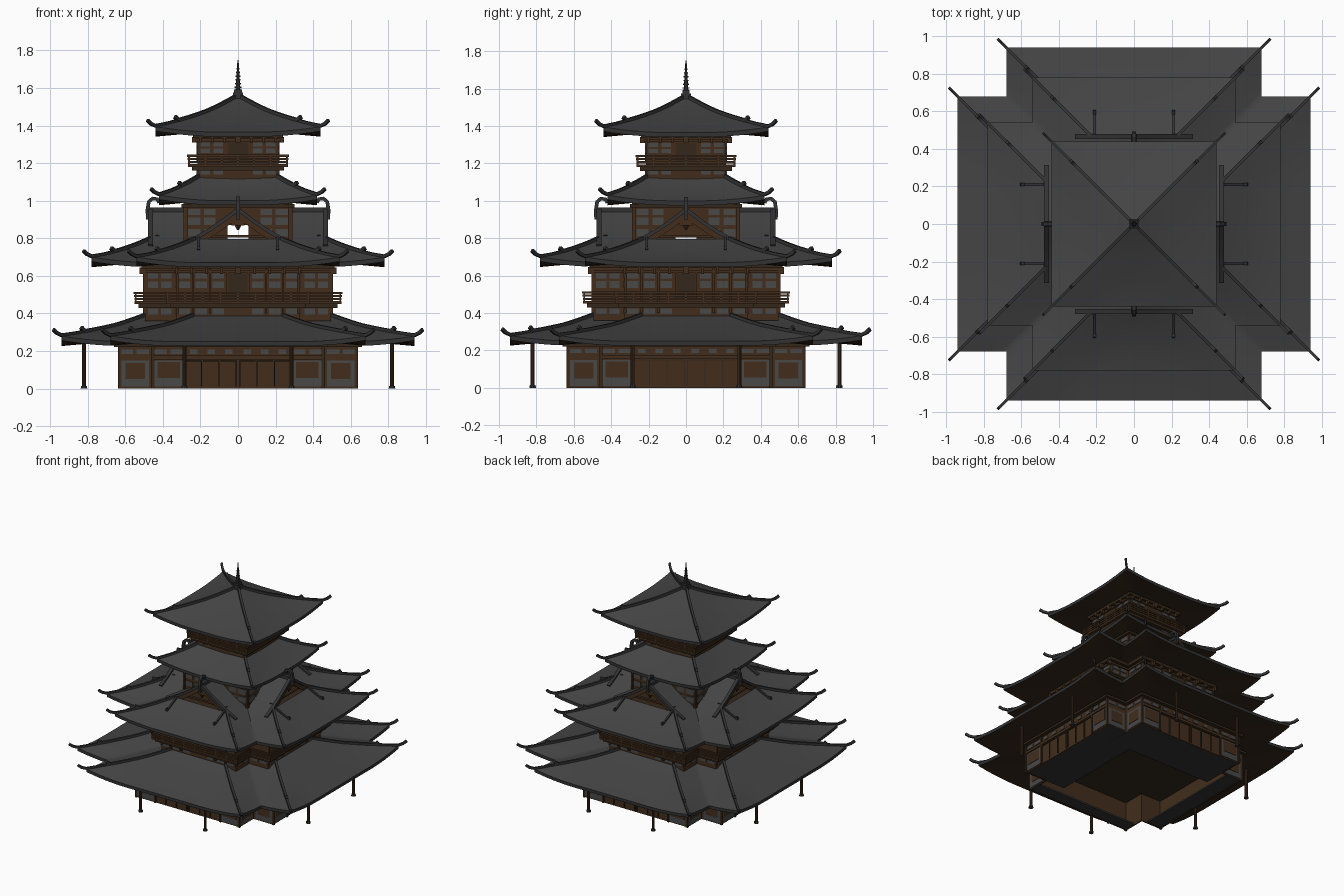
import bpy, bmesh, math
from mathutils import Vector, Matrix

if "Cube" in bpy.data.objects:
    bpy.data.objects.remove(bpy.data.objects["Cube"])

COLORS = [("roof_tile_grey", (.058, .058, .060)), ("ridge_charcoal", (.032, .032, .034)),
          ("timber_brown", (.054, .027, .012)), ("dark_soffit_wood", (.034, .020, .010)),
          ("plaster_grey", (.066, .065, .064)), ("floor_slate", (.032, .032, .033))]
MATS = []
for n, c in COLORS:
    m = bpy.data.materials.new(n)
    m.diffuse_color = (*c, 1)
    m.use_nodes = True
    m.node_tree.nodes["Principled BSDF"].inputs["Base Color"].default_value = m.diffuse_color
    MATS.append(m)
TILE, RIDGE, WOOD, DARK, PLASTER, SLATE = range(6)


class Part:
    """One object; finish() repeats the front wing on all four sides."""
    def __init__(self, name):
        self.name, self.bm = name, bmesh.new()

    def grid(self, fn, rows, cols, m):
        v = [[self.bm.verts.new(fn(i / rows, j / cols)) for j in range(cols + 1)] for i in range(rows + 1)]
        for i in range(rows):
            for j in range(cols):
                self.bm.faces.new((v[i][j], v[i][j + 1], v[i + 1][j + 1], v[i + 1][j])).material_index = m

    def box(self, x0, x1, y0, y1, z0, z1, m):
        mat = Matrix.Translation(((x0 + x1) / 2, (y0 + y1) / 2, (z0 + z1) / 2)) @ \
            Matrix.Diagonal((abs(x1 - x0), abs(y1 - y0), abs(z1 - z0), 1))
        vs = bmesh.ops.create_cube(self.bm, size=1, matrix=mat)["verts"]
        for f in {f for v in vs for f in v.link_faces}:
            f.material_index = m

    def cyl(self, x, y, z0, z1, r0, r1, m, n=8):
        vs = bmesh.ops.create_cone(self.bm, cap_ends=True, segments=n, radius1=r0, radius2=r1, depth=z1 - z0,
                                   matrix=Matrix.Translation((x, y, (z0 + z1) / 2)))["verts"]
        for f in {f for v in vs for f in v.link_faces}:
            f.material_index = m

    def sweep(self, path, side, w, h, m):
        path, side, rings = [Vector(p) for p in path], Vector(side).normalized(), []
        for i, p in enumerate(path):
            d = path[min(i + 1, len(path) - 1)] - path[max(i - 1, 0)]
            n = side.cross(d).normalized()
            rings.append([self.bm.verts.new(p + side * a * w / 2 + n * b * h / 2)
                          for a, b in ((-1, -1), (1, -1), (1, 1), (-1, 1))])
        fs = [self.bm.faces.new(rings[0]), self.bm.faces.new(rings[-1][::-1])]
        for r, s in zip(rings, rings[1:]):
            fs += [self.bm.faces.new((r[k], r[(k + 1) % 4], s[(k + 1) % 4], s[k])) for k in range(4)]
        for f in fs:
            f.material_index = m

    def finish(self, around=True, smooth=False):
        bm = self.bm
        if around:
            base = bm.verts[:] + bm.edges[:] + bm.faces[:]
            for k in (1, 2, 3):
                new = bmesh.ops.duplicate(bm, geom=base)["geom"]
                bmesh.ops.rotate(bm, verts=[g for g in new if isinstance(g, bmesh.types.BMVert)],
                                 cent=(0, 0, 0), matrix=Matrix.Rotation(k * math.pi / 2, 3, 'Z'))
        if smooth:
            bmesh.ops.remove_doubles(bm, verts=bm.verts, dist=.0005)
        bmesh.ops.recalc_face_normals(bm, faces=bm.faces)
        me = bpy.data.meshes.new(self.name)
        bm.to_mesh(me)
        bm.free()
        for mt in MATS:
            me.materials.append(mt)
        ob = bpy.data.objects.new(self.name, me)
        bpy.context.collection.objects.link(ob)
        if smooth:
            bpy.ops.object.select_all(action='DESELECT')
            ob.select_set(True)
            bpy.context.view_layer.objects.active = ob
            bpy.ops.object.shade_smooth_by_angle(angle=math.radians(30))


def roof(name, A, B, z0, H, dm, a, ov, gable=0, lift=.03):
    """Curved hipped roof on a cross plan: A reach, B half width of each wing."""
    def bend(d, s):
        return lift * max(0, 1 - s / .35) ** 2 * max(0, 1 - d / .3)

    def top(d, s):
        u = d / dm
        return z0 + H * (a * u + (1 - a) * u * u) + bend(d, s)

    def under(d, s):
        return z0 - .024 + .09 * d + bend(d, s)

    def front(zf, dmax):
        def fn(i, j):
            d = i * dmax
            x = (B - d) * (2 * j - 1)
            return (x, -(A - d), zf(d, B - d - abs(x)))
        return fn

    def flank(zf, dmax, sx):
        def fn(i, j):
            d = i * dmax
            y = (B - d) + j * (max(A - d, gable) - (B - d))
            return (sx * (B - d), -y, zf(d, A - d - y))
        return fn

    def fascia(f):
        def fn(i, j):
            p = f(0, j)
            return (p[0], p[1], p[2] - .024 * i)
        return fn
    p, r = Part(name + "_tiles"), Part(name + "_ridges")
    fronts = front(top, A - gable if gable else dm)
    p.grid(fronts, 8, 16, TILE)
    p.grid(fascia(fronts), 1, 16, RIDGE)
    p.grid(front(under, ov), 2, 16, DARK)
    for sx in (-1, 1):
        if A > B:
            p.grid(flank(top, dm, sx), 10, 8, TILE)
            p.grid(fascia(flank(top, dm, sx)), 1, 8, RIDGE)
            p.grid(flank(under, ov, sx), 2, 8, DARK)
        elif sx < 0:
            continue
        # hip ridges: thin one to the upturned tip, thick one ending in a hook

        def hip(d, up=0):
            return (sx * (B - d), -(A - d), top(max(d, 0), 0) + up)
        dh = A - gable if gable else dm
        r.sweep([hip(.14, .003), hip(.07, .003), hip(0, .004), hip(-.025, .016), hip(-.043, .034)],
                (1, sx, 0), .015, .018, RIDGE)
        r.sweep([hip(dh + (.13 - dh) * k / 6, .005) for k in range(7)] + [hip(.115, .014), hip(.105, .028)],
                (1, sx, 0), .018, .02, RIDGE)
        if gable:
            # barge board, tiled verge and short descending ridge
            slope = [(sx * (B - d), d) for d in (.23, .31, .39, .46, dm)]
            r.sweep([(x, -gable + .004, top(d, 1) + .003) for x, d in slope], (0, 1, 0), .026, .02, RIDGE)
            r.sweep([(x, -gable + .012, top(d, 1) - .022) for x, d in slope], (0, 1, 0), .018, .034, WOOD)
            r.sweep([(sx * .21, -y, top(A - y, 1) + .004) for y in (.46, .53, .58)] +
                    [(sx * .21, -.605, top(A - .6, 1) + .018)], (1, 0, 0), .014, .02, RIDGE)
    if gable:
        zr = z0 + H
        r.box(-.014, .014, -gable - .01, -.2, zr - .01, zr + .014, RIDGE)
        r.sweep([(0, -.48, zr - .05), (0, -.482, zr), (0, -.475, zr + .045), (0, -.455, zr + .062),
                 (0, -.43, zr + .058), (0, -.42, zr + .04)], (1, 0, 0), .02, .02, RIDGE)
        # pendant, tie beam and floor inside the gable
        r.box(-.035, .035, -.46, -.445, .868, .91, WOOD)
        r.cyl(0, -.452, .845, .868, .006, .02, WOOD, 6)
        r.box(-.2, .2, -.44, -.42, .805, .818, WOOD)
        r.box(-.25, .25, -.46, 0, .765, .78, DARK)
    p.finish(smooth=True)
    r.finish()


def plate(p, face, u0, u1, z0, z1, m, t=.005):
    """Thin plates on a wing's front, mirrored left and right."""
    for s in (-1, 1):
        p.box(s * u0, s * u1, -face - t, -face + .001, z0, z1, m)


def side_plate(p, b, y0, y1, z0, z1, m, t=.005):
    for s in (-1, 1):
        p.box(s * (b - .001), s * (b + t), -y1, -y0, z0, z1, m)


def balcony(name, a, b, z, h):
    p = Part(name)
    p.box(-b, b, -a, 0, z, z + .015, WOOD)
    p.box(-b + .02, b - .02, -a + .02, 0, z - .02, z, DARK)
    for k in range(3):
        zz = z + .015 + h * (k + 1) / 3
        e = .003 * k
        p.box(-b - e, b + e, -a, -a + .01, zz - .011, zz, WOOD)
        if a > b:
            for s in (-1, 1):
                p.box(s * b, s * (b - .01), -a - e, -b, zz - .011, zz, WOOD)
    n = round(b / .045)
    for k in range(n + 1):
        x = -b + .005 + (2 * b - .01) * k / n
        p.box(x - .005, x + .005, -a + .001, -a + .009, z, z + .01 + h, WOOD)
    p.finish()


# ground storey: hollow cross-shaped walls, doors and plaster bays
g = Part("ground_storey")
g.box(-.46, .46, -.63, -.62, 0, .25, WOOD)
for s in (-1, 1):
    g.box(s * .455, s * .445, -.63, -.445, 0, .25, WOOD)
plate(g, .63, .295, .445, .01, .05, PLASTER)
plate(g, .63, .295, .445, .05, .15, PLASTER)
plate(g, .63, .31, .43, .055, .14, WOOD, .008)
plate(g, .63, .295, .36, .185, .208, PLASTER)
plate(g, .63, .38, .445, .185, .208, PLASTER)
side_plate(g, .455, .475, .62, .01, .15, PLASTER)
side_plate(g, .455, .495, .60, .05, .135, WOOD, .008)
side_plate(g, .455, .475, .54, .185, .208, PLASTER)
side_plate(g, .455, .56, .62, .185, .208, PLASTER)
for k in range(3):
    plate(g, .63, .006 + k * .093, .012 + k * .093, .01, .15, DARK, .008)
    plate(g, .63, .012 + k * .093, .093 * (k + 1), .145, .152, DARK, .008)
    plate(g, .63, .03 + k * .093, .07 + k * .093, .185, .208, PLASTER)
plate(g, .63, .28, .295, 0, .24, DARK, .01)
plate(g, .63, .445, .462, 0, .24, DARK, .01)
plate(g, .63, 0, .46, .155, .175, WOOD, .01)
g.box(-.48, .48, -.66, 0, .222, .24, DARK)
g.finish()

# dark floor slabs around an open middle
f = Part("floor_slabs")
f.box(-.455, .455, .28, .625, .002, .015, SLATE)
f.box(.28, .625, -.455, .455, .003, .014, SLATE)
f.box(-.455, .455, -.625, -.53, .002, .015, SLATE)
f.box(-.625, -.50, -.455, .455, .003, .014, SLATE)
f.finish(False)

c = Part("porch_columns")
for s in (-1, 1):
    c.cyl(s * .285, -.82, .012, .25, .011, .011, WOOD, 10)
    c.cyl(s * .285, -.82, 0, .014, .018, .015, RIDGE, 10)
c.finish()

roof("lower_roof", .94, .68, .25, .135, .44, .8, .31)

# second storey
w = Part("second_storey")
w.box(-.33, .33, -.495, 0, .36, .68, WOOD)
w.box(-.34, .34, -.505, 0, .615, .63, WOOD)
w.box(-.35, .35, -.515, 0, .64, .665, DARK)
for z0, z1 in ((.395, .425), (.535, .57), (.585, .612)):
    for u in (.075, .165, .255):
        plate(w, .495, u, u + .06, z0, z1, PLASTER)
    side_plate(w, .33, .355, .41, z0, z1, PLASTER)
    side_plate(w, .33, .425, .48, z0, z1, PLASTER)
plate(w, .495, 0, .05, .48, .61, DARK)
plate(w, .495, .05, .06, .47, .615, WOOD, .009)
for u in (.14, .23, .315):
    plate(w, .495, u + .003, u + .015, .4, .64, WOOD, .01)
for k in range(5):
    plate(w, .495, k * .08, k * .08 + .016, .61, .645, WOOD, .03)
w.finish()
balcony("second_storey_balcony", .55, .38, .45, .05)
roof("gabled_roof", .78, .54, .67, .28, .54, .48, .29, gable=.47)

# third storey, with a narrow opening through the gables
t = Part("third_storey")
t.box(-.28, .28, -.28, 0, .87, 1.0, WOOD)
t.box(-.28, -.055, -.28, -.055, .77, .87, WOOD)
t.box(-.30, .30, -.30, 0, .965, .982, DARK)
for z0, z1 in ((.81, .85), (.87, .91), (.925, .955)):
    plate(t, .28, .2, .265, z0, z1, PLASTER)
    plate(t, .28, .12, .18, z0, z1, PLASTER)
plate(t, .28, .268, .283, .77, .99, WOOD, .009)
t.finish()
b = Part("side_gable_panels")
for s in (-1, 1):
    b.box(s * .275, s * .265, -.06, .06, .81, .875, WOOD)
b.finish(False)
roof("third_roof", .42, .42, 1.0, .118, .21, .7, .15)

# top storey
u = Part("top_storey")
u.box(-.215, .215, -.215, 0, 1.08, 1.37, WOOD)
u.box(-.225, .225, -.225, 0, 1.315, 1.33, WOOD)
u.box(-.24, .24, -.24, 0, 1.335, 1.355, DARK)
for z0, z1 in ((1.14, 1.16), (1.255, 1.278), (1.288, 1.31)):
    plate(u, .215, .08, .13, z0, z1, PLASTER)
    plate(u, .215, .15, .2, z0, z1, PLASTER)
plate(u, .215, 0, .055, 1.2, 1.31, DARK)
for k in range(4):
    plate(u, .215, k * .065, k * .065 + .014, 1.31, 1.34, WOOD, .03)
u.finish()
balcony("top_storey_balcony", .265, .265, 1.18, .05)
roof("top_roof", .44, .44, 1.365, .193, .44, .68, .24)

# finial: square base, ringed spire
s = Part("spire_finial")
s.box(-.026, .026, -.026, .026, 1.535, 1.575, RIDGE)
s.box(-.02, .02, -.02, .02, 1.575, 1.592, RIDGE)
s.cyl(0, 0, 1.58, 1.75, .013, .003, RIDGE)
for k in range(6):
    s.cyl(0, 0, 1.6 + k * .02, 1.607 + k * .02, .018 - k * .0018, .018 - k * .0018, RIDGE)
s.finish(False)
